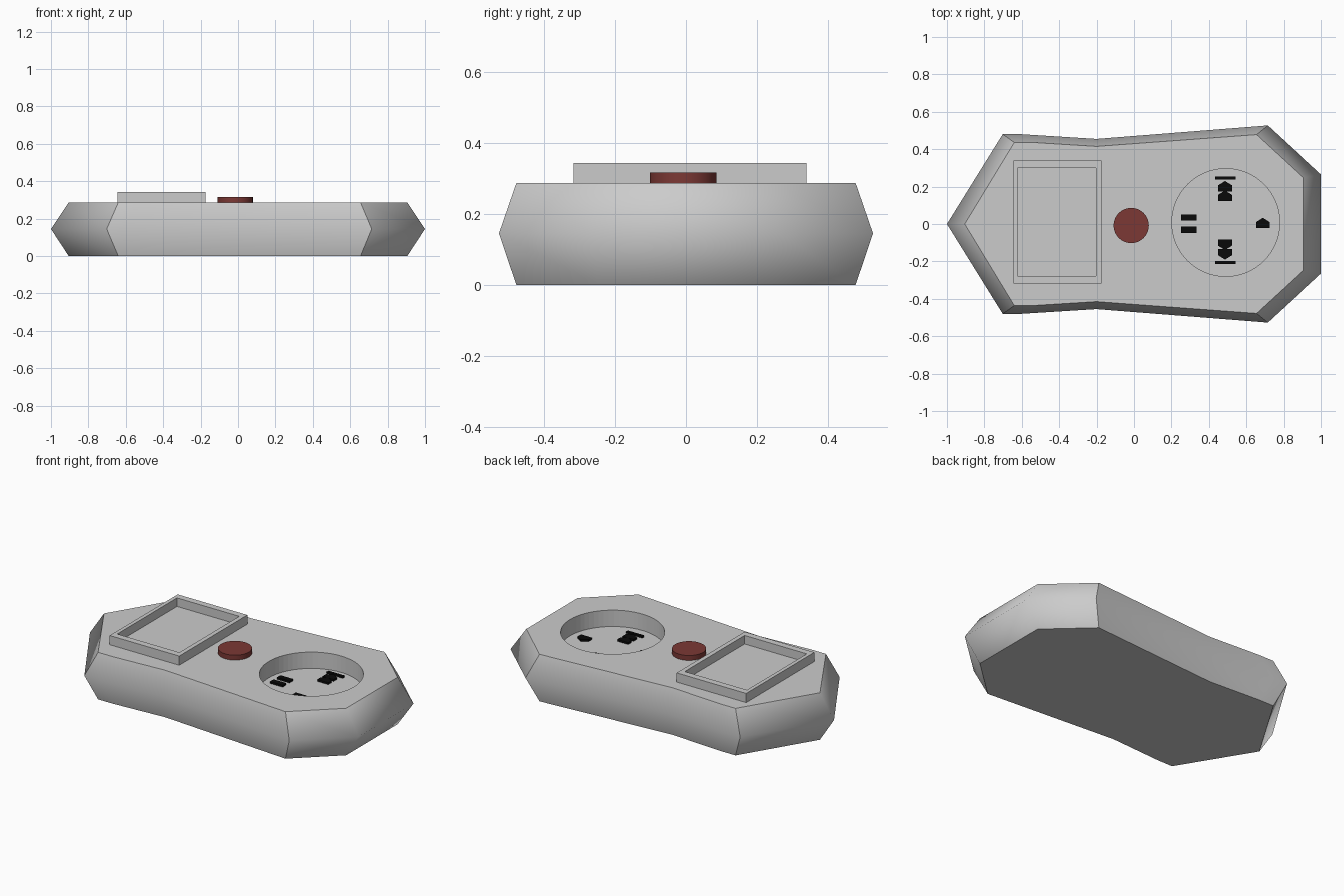
import bpy, bmesh

if "Cube" in bpy.data.objects:
    bpy.data.objects.remove(bpy.data.objects["Cube"])

TOP, MID, FLOOR = 0.287, 0.145, 0.187


def make_object(name, bm, mat=None):
    bmesh.ops.recalc_face_normals(bm, faces=bm.faces[:])
    mesh = bpy.data.meshes.new(name)
    bm.to_mesh(mesh)
    bm.free()
    ob = bpy.data.objects.new(name, mesh)
    bpy.context.collection.objects.link(ob)
    if mat:
        mesh.materials.append(mat)
    return ob


def colour(name, rgb):
    m = bpy.data.materials.new(name)
    m.diffuse_color = (*rgb, 1)
    m.use_nodes = True
    m.node_tree.nodes["Principled BSDF"].inputs["Base Color"].default_value = m.diffuse_color
    return m


def add_prism(bm, points, z0, z1):
    lo = bm.faces.new([bm.verts.new((x, y, z0)) for x, y in points])
    bm.faces.new([bm.verts.new((x, y, z1)) for x, y in points])
    bm.faces.ensure_lookup_table()
    a, b = bm.faces[-2].verts[:], bm.faces[-1].verts[:]
    n = len(a)
    for i in range(n):
        j = (i + 1) % n
        bm.faces.new((a[i], a[j], b[j], b[i]))


def cylinder(name, x, y, r, z0, z1, mat=None):
    bm = bmesh.new()
    bmesh.ops.create_cone(bm, cap_ends=True, segments=64, radius1=r, radius2=r, depth=z1 - z0)
    bmesh.ops.translate(bm, verts=bm.verts[:], vec=(x, y, (z0 + z1) / 2))
    for f in bm.faces:
        f.smooth = len(f.verts) == 4
    return make_object(name, bm, mat)


# body: half outlines (from tip to blunt end), mirrored, lofted over three levels
rim = [(-0.905, 0), (-0.64, 0.436), (-0.54, 0.436), (-0.2, 0.415), (0.655, 0.478), (0.905, 0.248)]
waist = [(-1, 0), (-0.702, 0.48), (-0.6, 0.48), (-0.2, 0.455), (0.715, 0.527), (1, 0.265)]


def mirrored(half):
    return half + [(x, -y) for x, y in reversed(half[1:])]


bm = bmesh.new()
rings = [[bm.verts.new((x, y, z)) for x, y in mirrored(half)]
         for half, z in ((rim, 0), (waist, MID), (rim, TOP))]
bm.faces.new(rings[0])
bm.faces.new(rings[2])
n = len(rings[0])
for a, b in zip(rings, rings[1:]):
    for i in range(n):
        j = (i + 1) % n
        bm.faces.new((a[i], a[j], b[j], b[i])).smooth = True
    for i in (1, 4, n - 4, n - 1):
        bm.edges.get((a[i], b[i])).smooth = False
body = make_object("body", bm)

# round recess cut into the body
cutter = cylinder("recess_cutter", 0.49, 0.008, 0.288, FLOOR, TOP + 0.1)
cutter.hide_render = True
mod = body.modifiers.new("recess", 'BOOLEAN')
mod.operation = 'DIFFERENCE'
mod.solver = 'EXACT'
mod.object = cutter
bpy.context.view_layer.objects.active = body
bpy.ops.object.modifier_apply(modifier=mod.name)
bpy.data.objects.remove(cutter)

# raised tray frame
bm = bmesh.new()
x0, x1, y0, y1 = -0.645, -0.175, -0.317, 0.34
outer = [(x0, y0), (x1, y0), (x1, y1), (x0, y1)]
inner = [(-0.622, -0.277), (-0.202, -0.277), (-0.202, 0.3), (-0.622, 0.3)]
levels = [[bm.verts.new((x, y, z)) for x, y in pts] for pts, z in
          ((outer, TOP - 0.005), (outer, 0.343), (inner, 0.343), (inner, TOP + 0.004))]
bm.faces.new(levels[0])
bm.faces.new(levels[-1])
for a, b in zip(levels, levels[1:]):
    for i in range(4):
        j = (i + 1) % 4
        bm.faces.new((a[i], a[j], b[j], b[i]))
make_object("tray_frame", bm)

# red button
cylinder("button", -0.015, -0.008, 0.094, TOP - 0.005, 0.317, colour("red", (0.2, 0.04, 0.035)))

# black markers in the recess
bm = bmesh.new()


def marker(points):
    add_prism(bm, points, FLOOR - 0.002, FLOOR + 0.012)


def bar(xa, xb, ya, yb):
    marker([(xa, ya), (xb, ya), (xb, yb), (xa, yb)])


def arrow(x, base, d=1):
    marker([(x - 0.037, base), (x + 0.037, base), (x + 0.037, base + 0.032 * d),
            (x, base + 0.055 * d), (x - 0.037, base + 0.032 * d)])


for d in (1, -1):
    c = 0.02
    bar(0.433, 0.542, c + 0.217 * d, c + 0.233 * d)
    arrow(0.486, c + 0.104 * d, d)
    arrow(0.486, c + 0.155 * d, d)
    bar(0.25, 0.335, 0.002 + 0.016 * d, 0.002 + 0.05 * d)
arrow(0.688, -0.022)
make_object("recess_markers", bm, colour("black", (0.003, 0.003, 0.003)))
